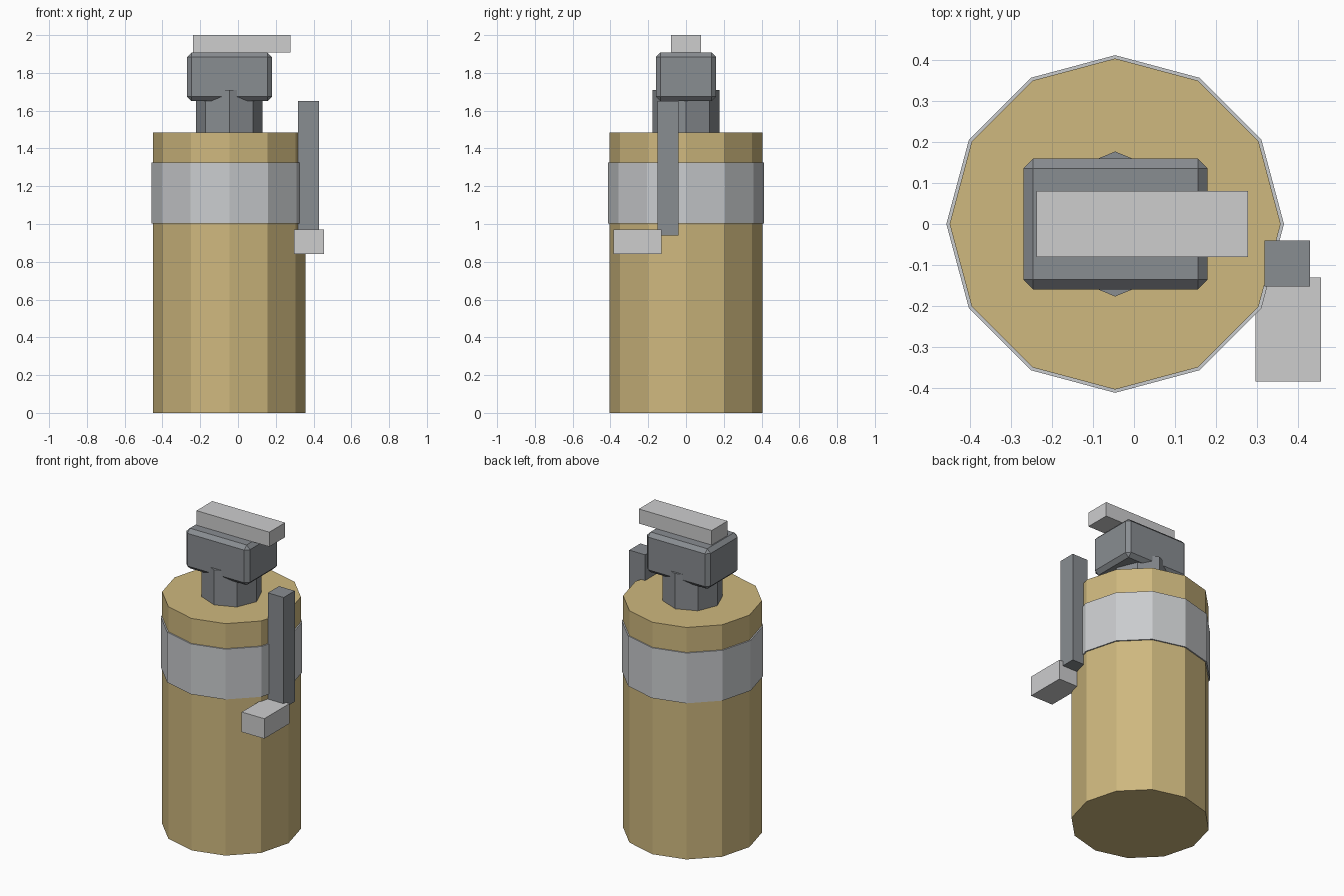
import bpy
import math

if "Cube" in bpy.data.objects:
    bpy.data.objects.remove(bpy.data.objects["Cube"], do_unlink=True)


def make_material(name, rgb):
    mat = bpy.data.materials.new(name)
    mat.use_nodes = True
    colour = (*rgb, 1.0)
    mat.diffuse_color = colour
    mat.node_tree.nodes["Principled BSDF"].inputs["Base Color"].default_value = colour
    return mat


tan = make_material("tan", (0.62, 0.48, 0.21))
steel = make_material("band_steel", (0.59, 0.605, 0.62))
light_grey = make_material("light_grey", (0.61, 0.61, 0.615))
dark_grey = make_material("dark_grey", (0.25, 0.266, 0.285))

AXIS_X = -0.046


def prism(name, sides, radius, bottom, top, mat):
    """Upright flat-sided cylinder on the body axis, a corner pointing at the front."""
    bpy.ops.mesh.primitive_cylinder_add(
        vertices=sides, radius=radius, depth=top - bottom,
        location=(AXIS_X, 0, (bottom + top) / 2))
    obj = bpy.context.object
    obj.name = name
    obj.data.materials.append(mat)
    return obj


def box(name, x, y, z, mat, chamfer=0):
    """Box spanning the given (min, max) ranges, with optional chamfered edges."""
    ranges = (x, y, z)
    bpy.ops.mesh.primitive_cube_add(size=1, location=[sum(r) / 2 for r in ranges])
    obj = bpy.context.object
    obj.name = name
    obj.scale = [r[1] - r[0] for r in ranges]
    bpy.ops.object.transform_apply(location=False, rotation=False, scale=True)
    obj.data.materials.append(mat)
    if chamfer:
        bevel = obj.modifiers.new("chamfer", 'BEVEL')
        bevel.width = chamfer
        bevel.segments = 1
    return obj


# Canister and its band
prism("canister_body", 12, 0.404, 0, 1.485, tan)
prism("canister_band", 12, 0.412, 1.003, 1.325, steel)

# Neck, valve head and top handle
prism("neck", 8, 0.177, 1.45, 1.71, dark_grey)
box("valve_head", (-0.27, 0.18), (-0.16, 0.16), (1.65, 1.907), dark_grey, chamfer=0.024)
box("top_handle", (-0.238, 0.278), (-0.08, 0.08), (1.907, 2.0), light_grey)

# Side lever with its foot
box("side_lever", (0.318, 0.43), (-0.152, -0.04), (0.94, 1.65), dark_grey)
box("lever_foot", (0.296, 0.456), (-0.385, -0.13), (0.842, 0.97), light_grey)
